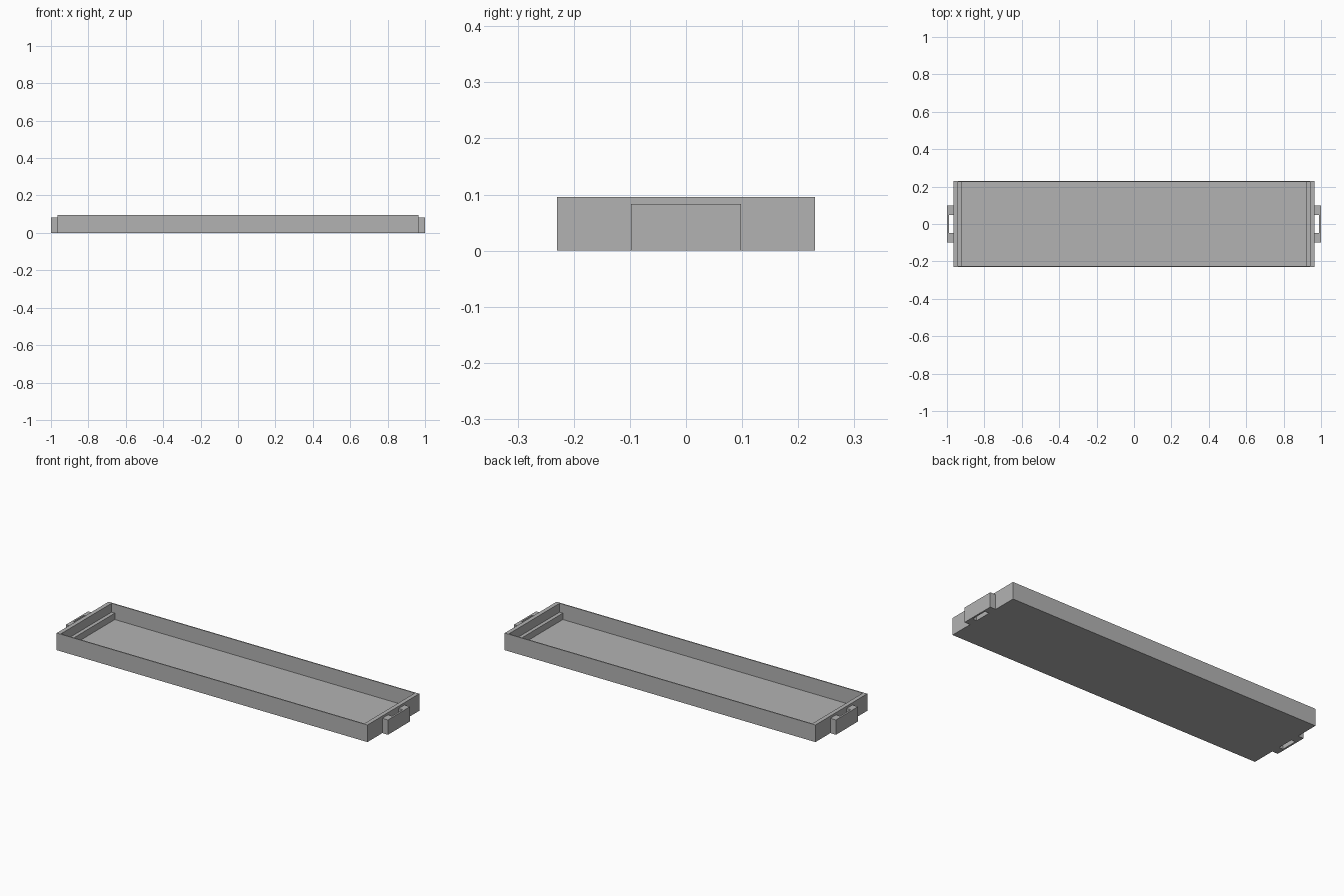
import bpy
import bmesh

cube = bpy.data.objects.get("Cube")
if cube:
    bpy.data.objects.remove(cube, do_unlink=True)

grey = bpy.data.materials.new("plain grey")
grey.use_nodes = True
colour = (0.45, 0.45, 0.45, 1)
grey.diffuse_color = colour
grey.node_tree.nodes["Principled BSDF"].inputs["Base Color"].default_value = colour

HX, HY, TOP = 0.965, 0.23, 0.096     # outer half sizes and height
INNER_X, INNER_Y = 0.942, 0.224      # inside faces of the walls
FLOOR, LEDGE_X, LEDGE_Z = 0.01, 0.922, 0.046


def extrude(name, outline, axis, start, end):
    """Solid made by sweeping a flat outline along y or z."""
    bm = bmesh.new()

    def place(p, d):
        return (p[0], d, p[1]) if axis == "y" else (p[0], p[1], d)

    face = bm.faces.new([bm.verts.new(place(p, start)) for p in outline])
    new = bmesh.ops.extrude_face_region(bm, geom=[face])["geom"]
    shift = (0, end - start, 0) if axis == "y" else (0, 0, end - start)
    bmesh.ops.translate(bm, vec=shift,
                        verts=[v for v in new if isinstance(v, bmesh.types.BMVert)])
    bmesh.ops.recalc_face_normals(bm, faces=bm.faces)
    mesh = bpy.data.meshes.new(name)
    bm.to_mesh(mesh)
    bm.free()
    mesh.materials.append(grey)
    obj = bpy.data.objects.new(name, mesh)
    bpy.context.collection.objects.link(obj)
    return obj


# Tray floor, end walls and inner ledges share one stepped profile
half = [(HX, 0), (HX, TOP), (INNER_X, TOP), (INNER_X, LEDGE_Z),
        (LEDGE_X, LEDGE_Z), (LEDGE_X, FLOOR)]
profile = half + [(-x, z) for x, z in reversed(half)]
extrude("tray_body", profile, "y", -INNER_Y, INNER_Y)

# Thin long walls
side = [(-HX, 0), (HX, 0), (HX, TOP), (-HX, TOP)]
extrude("front_wall", side, "y", -HY, -INNER_Y)
extrude("back_wall", side, "y", INNER_Y, HY)

# Bracket handles with a slot through them
for name, s in (("left_handle", 1), ("right_handle", -1)):
    arm = [(HX, 0.098), (1, 0.098)]
    slot = [(0.99, -0.047), (HX, -0.047)]
    edge = arm + [(x, -y) for x, y in reversed(arm)]
    edge += list(reversed(slot)) + [(x, -y) for x, y in slot]
    extrude(name, [(s * x, y) for x, y in edge], "z", 0, 0.083)
